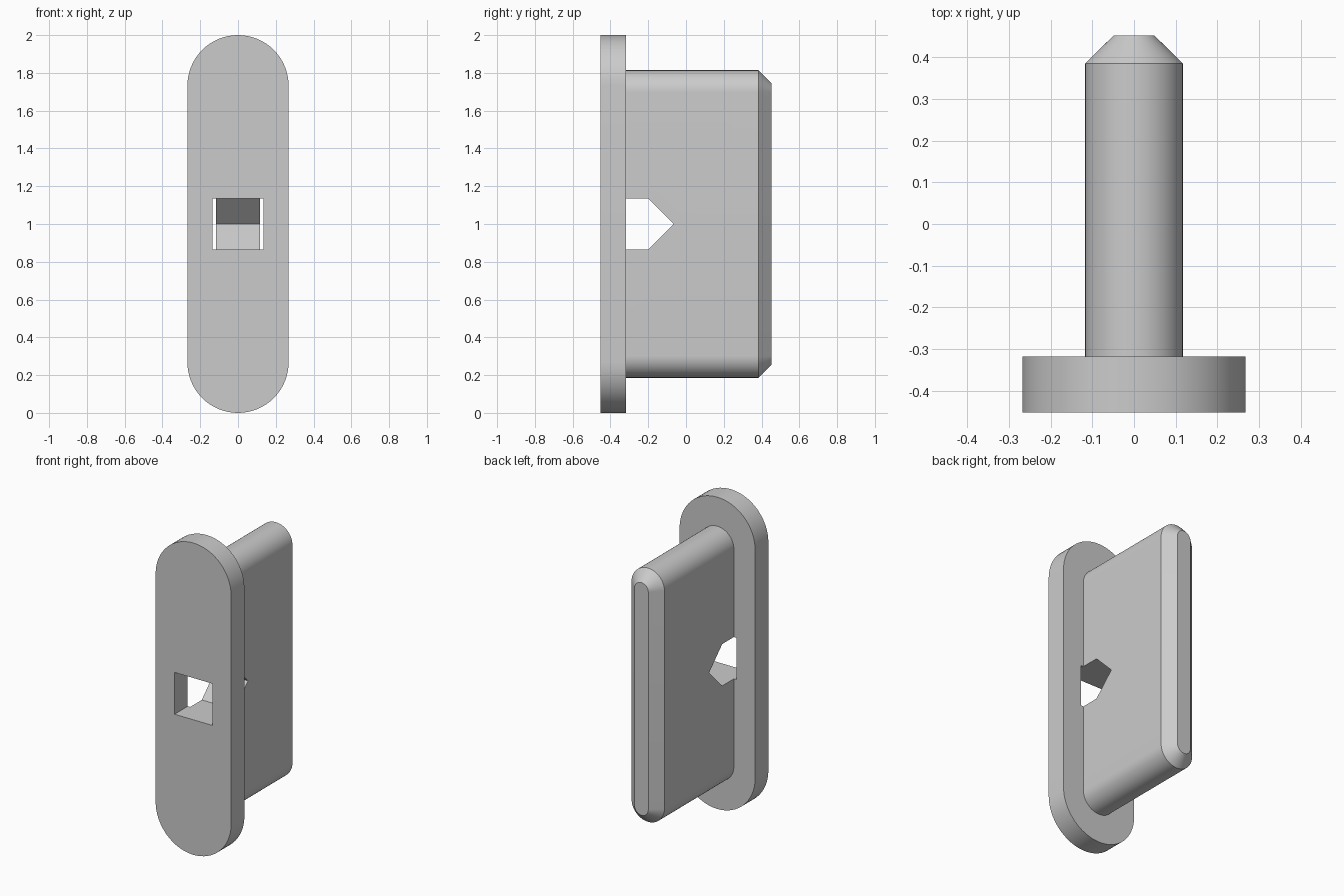
import bpy, bmesh, math

if "Cube" in bpy.data.objects:
    bpy.data.objects.remove(bpy.data.objects["Cube"])

grey = bpy.data.materials.new("plain grey")
grey.diffuse_color = (0.6, 0.6, 0.6, 1)
grey.use_nodes = True
grey.node_tree.nodes["Principled BSDF"].inputs["Base Color"].default_value = grey.diffuse_color

STEPS = 32      # segments per rounded end
SPAN = 0.0      # placeholder plane for the cutter centre


def slot_ring(bm, radius, half_height, y):
    """Upright slot outline: two half circles joined by straight sides."""
    ring = []
    for side in (1, -1):
        for i in range(STEPS + 1):
            a = math.pi * i / STEPS
            ring.append(bm.verts.new((side * radius * math.cos(a), y,
                        1 + side * (half_height - radius + radius * math.sin(a)))))
    return ring


def finish(name, bm):
    bmesh.ops.recalc_face_normals(bm, faces=bm.faces)
    me = bpy.data.meshes.new(name)
    bm.to_mesh(me)
    bm.free()
    ob = bpy.data.objects.new(name, me)
    bpy.context.collection.objects.link(ob)
    me.materials.append(grey)
    return ob


# Flange and chamfered plug, lofted through slot outlines (radius, half height, y)
bm = bmesh.new()
rings = [slot_ring(bm, *s) for s in (
    (0.268, 1.0, -0.452), (0.268, 1.0, -0.318),
    (0.117, 0.814, -0.318), (0.117, 0.814, 0.385),
    (0.049, 0.746, 0.452))]
for a, b in zip(rings, rings[1:]):
    for i in range(len(a)):
        j = (i + 1) % len(a)
        bm.faces.new((a[i], a[j], b[j], b[i]))
bm.faces.new(rings[0])
bm.faces.new(rings[-1])
plug = finish("flanged_plug", bm)

# Pointed pocket cutter: square from the front, pentagon from the side
bm = bmesh.new()
profile = [(-0.6, 0.866), (-0.2, 0.866), (-0.066, 1.0), (-0.2, 1.134), (-0.6, 1.134)]
face = bm.faces.new([bm.verts.new((-0.134, y, z)) for y, z in profile])
ext = bmesh.ops.extrude_face_region(bm, geom=[face])
bmesh.ops.translate(bm, vec=(0.268, 0, 0),
                    verts=[v for v in ext["geom"] if isinstance(v, bmesh.types.BMVert)])
cutter = finish("pocket_cutter", bm)

cut = plug.modifiers.new("pocket", 'BOOLEAN')
cut.operation = 'DIFFERENCE'
cut.solver = 'EXACT'
cut.object = cutter
bpy.context.view_layer.objects.active = plug
plug.select_set(True)
bpy.ops.object.modifier_apply(modifier=cut.name)
bpy.data.objects.remove(cutter)

# Smooth rounded ends, crisp edges
bpy.ops.object.shade_smooth_by_angle(angle=math.radians(25))
